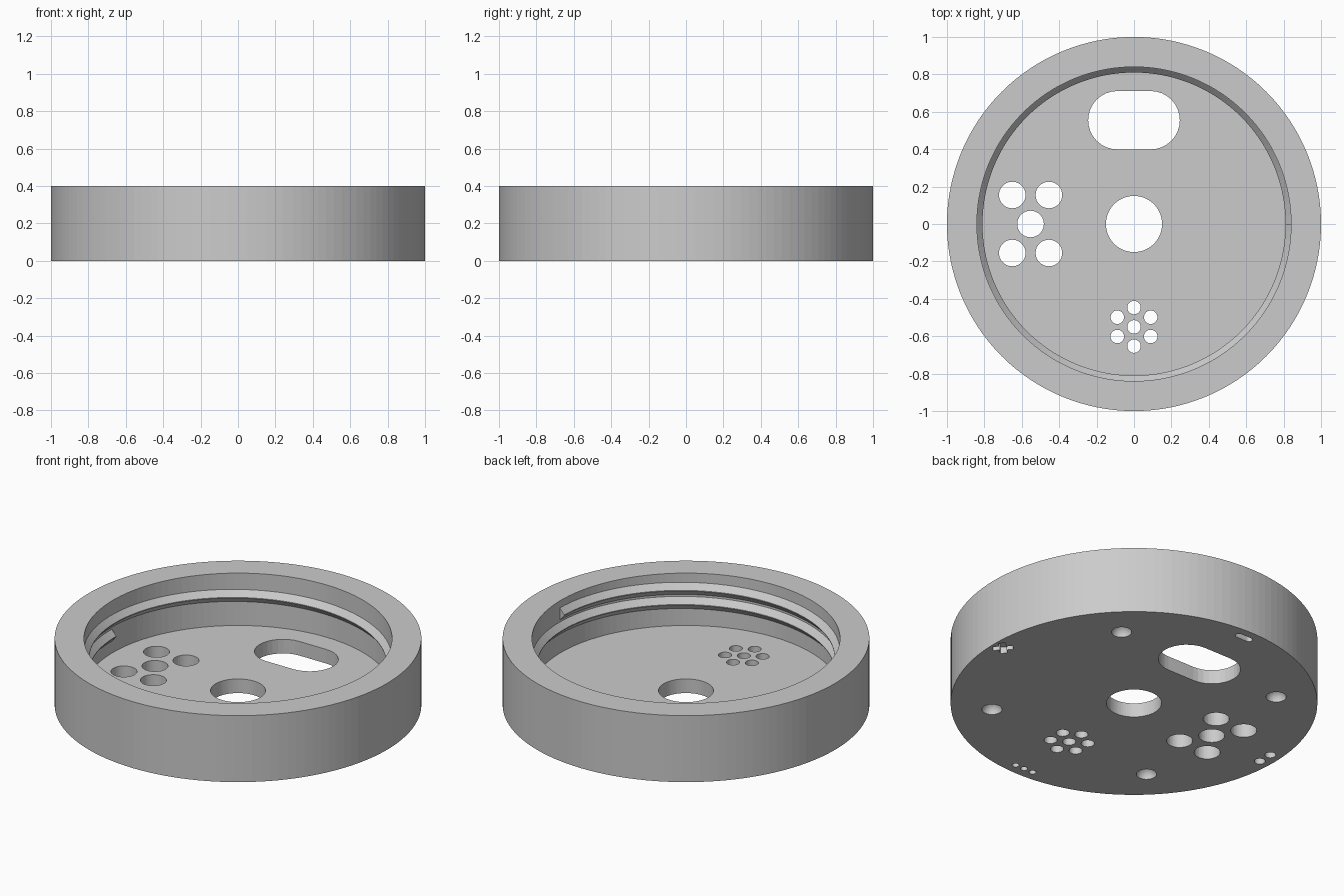
import bpy, bmesh
from math import cos, sin, pi, radians, hypot, atan2

cube = bpy.data.objects.get("Cube")
if cube:
    bpy.data.objects.remove(cube, do_unlink=True)

HEIGHT, FLOOR, BORE = 0.40, 0.085, 0.84
SEGS = 128

grey = bpy.data.materials.new("plain_grey")
grey.use_nodes = True
colour = (0.6, 0.6, 0.6, 1)
grey.diffuse_color = colour
grey.node_tree.nodes["Principled BSDF"].inputs["Base Color"].default_value = colour


def make_object(name, bm):
    bmesh.ops.recalc_face_normals(bm, faces=bm.faces)
    mesh = bpy.data.meshes.new(name)
    bm.to_mesh(mesh)
    bm.free()
    mesh.materials.append(grey)
    obj = bpy.data.objects.new(name, mesh)
    bpy.context.collection.objects.link(obj)
    return obj


def bridge(bm, a, b):
    n = len(a)
    for i in range(n):
        j = (i + 1) % n
        bm.faces.new((a[i], a[j], b[j], b[i]))


def ring(bm, outline, z):
    return [bm.verts.new((x, y, z)) for x, y in outline]


def circle(x, y, r, n=40):
    return [(x + r * cos(2 * pi * i / n), y + r * sin(2 * pi * i / n)) for i in range(n)]


def slot(x, y, half_length, r, n=16):
    """Stadium outline lying along x."""
    d = half_length - r
    right = [(x + d + r * cos(-pi / 2 + pi * i / n), y + r * sin(-pi / 2 + pi * i / n)) for i in range(n + 1)]
    left = [(2 * x - px, 2 * y - py) for px, py in right]
    return right + left


def diagonal_cross(x, y, arm, half):
    pts = []
    for k in range(4):
        a = pi / 4 + k * pi / 2
        for u, v in ((arm, -half), (arm, half), (half, half)):
            pts.append((x + u * cos(a) - v * sin(a), y + u * sin(a) + v * cos(a)))
    return pts


def prism(bm, outline, z0, z1):
    low, high = ring(bm, outline, z0), ring(bm, outline, z1)
    bridge(bm, low, high)
    bm.faces.new(low[::-1])
    bm.faces.new(high)


# Cup-shaped lid body
bm = bmesh.new()
rings = [ring(bm, circle(0, 0, r, SEGS), z)
         for r, z in ((1, 0), (1, HEIGHT), (BORE, HEIGHT), (BORE, FLOOR))]
for a, b in zip(rings, rings[1:]):
    bridge(bm, a, b)
bm.faces.new(rings[0])
bm.faces.new(rings[-1])
body = make_object("lid_body", bm)

# Openings through the floor
bm = bmesh.new()
through = [circle(0, 0, 0.15, 64), slot(0, 0.555, 0.245, 0.156), circle(-0.553, 0, 0.071)]
through += [circle(-0.553 + sx * 0.098, sy * 0.155, 0.071) for sx in (-1, 1) for sy in (-1, 1)]
through.append(circle(0, -0.55, 0.036))
through += [circle(0.103 * cos(pi / 2 + k * pi / 3), -0.55 + 0.103 * sin(pi / 2 + k * pi / 3), 0.036)
            for k in range(6)]
for outline in through:
    prism(bm, outline, -0.1, 0.2)

# Shallow position marks around the underside
MARK = 0.933
marks = [slot(0, MARK, 0.055, 0.02), diagonal_cross(MARK, 0, 0.055, 0.019)]
marks += [circle(-MARK, s * 0.045, 0.03) for s in (-1, 1)]
marks += [circle(s * 0.06, -MARK, 0.019) for s in (-1, 0, 1)]
for outline in marks:
    prism(bm, outline, -0.1, 0.04)

# Rounded dimples in the underside
for sx in (-1, 1):
    for sy in (-1, 1):
        ball = bmesh.ops.create_uvsphere(bm, u_segments=32, v_segments=16, radius=0.055)
        bmesh.ops.translate(bm, verts=ball["verts"], vec=(sx * 0.55, sy * 0.55, 0))

cutter = make_object("hole_cutter", bm)
cutter.hide_render = True
cut = body.modifiers.new("holes", 'BOOLEAN')
cut.operation = 'DIFFERENCE'
cut.solver = 'EXACT'
cut.object = cutter
bpy.context.view_layer.objects.active = body
bpy.ops.object.modifier_apply(modifier=cut.name)
bpy.data.objects.remove(cutter, do_unlink=True)

# Internal screw thread, one and a half turns
PITCH, TOP = 0.085, 0.321
section = ((BORE + 0.004, 0.041), (0.81, 0.002), (0.81, -0.002), (BORE + 0.004, -0.041))
bm = bmesh.new()
steps = SEGS * 3 // 2
loops = []
for i in range(steps + 1):
    turn = i / SEGS - 0.5
    a = 2 * pi * turn
    z = TOP - PITCH * (1 - turn)
    loops.append([bm.verts.new((r * cos(a), r * sin(a), z + dz)) for r, dz in section])
for a, b in zip(loops, loops[1:]):
    bridge(bm, a, b)
bm.faces.new(loops[0])
bm.faces.new(loops[-1])
make_object("screw_thread", bm)
